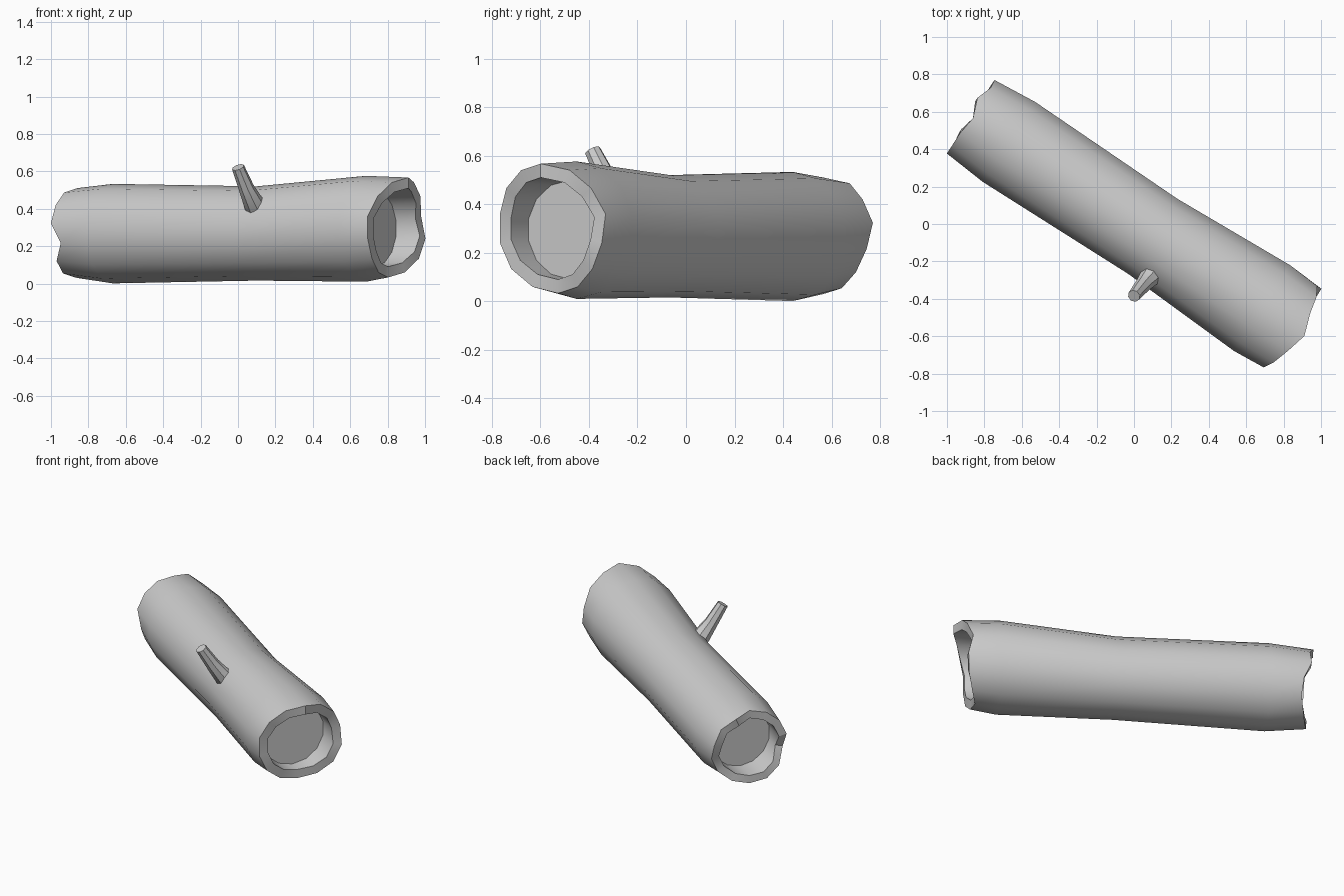
import bpy, bmesh
from math import sin, cos, tau
from mathutils import Vector

if "Cube" in bpy.data.objects:
    bpy.data.objects.remove(bpy.data.objects["Cube"])

AXIS = Vector((0.836, -0.549, 0))   # along the log
SIDE = Vector((0.549, 0.836, 0))    # across the log
UP = Vector((0, 0, 1))
N = 14


def make_tube(name, rings, cap_start=True, cap_end=True):
    """Skin a list of rings (lists of points) and cap the ends."""
    bm = bmesh.new()
    vs = [[bm.verts.new(p) for p in ring] for ring in rings]
    for a, b in zip(vs, vs[1:]):
        n = len(a)
        for i in range(n):
            bm.faces.new((a[i], a[(i + 1) % n], b[(i + 1) % n], b[i]))
    if cap_start:
        bm.faces.new(vs[0][::-1])
    if cap_end:
        bm.faces.new(vs[-1])
    bmesh.ops.recalc_face_normals(bm, faces=bm.faces)
    mesh = bpy.data.meshes.new(name)
    bm.to_mesh(mesh)
    bm.free()
    ob = bpy.data.objects.new(name, mesh)
    bpy.context.collection.objects.link(ob)
    bpy.ops.object.select_all(action='DESELECT')
    ob.select_set(True)
    bpy.context.view_layer.objects.active = ob
    bpy.ops.object.shade_smooth_by_angle(angle=0.56)
    return ob


def log_ring(s, z, r, rz=None):
    """Ring around the log; s is one distance or one per vertex."""
    s = s if isinstance(s, list) else [s] * N
    rz = rz or r
    return [AXIS * s[k] + SIDE * (r * sin(tau * k / N)) + UP * (z + rz * cos(tau * k / N))
            for k in range(N)]


# Uneven broken ends, starting at the top vertex
right_end = [1.09, 1.05, 1.03, 1.0, 1.028, 1.02, 0.99, 0.96,
             0.975, 0.994, 1.0, 1.0, 1.03, 1.06]
left_end = [-1.03, -1.07, -1.04, -1.046, -1.0, -0.99, -1.01, -1.03,
            -1.05, -1.037, -0.98, -1.043, -1.043, -1.044]

# Log: recessed disc, rim, outer bark, rim, recessed disc
make_tube("log", [
    log_ring(-0.88, 0.27, 0.19),
    log_ring(left_end, 0.27, 0.19),
    log_ring(left_end, 0.27, 0.24),
    log_ring(-0.80, 0.267, 0.262, 0.266),
    log_ring(0.12, 0.268, 0.246, 0.252),
    log_ring(0.82, 0.293, 0.281, 0.283),
    log_ring(right_end, 0.30, 0.267),
    log_ring(right_end, 0.30, 0.21),
    log_ring(0.88, 0.295, 0.203),
])

# Branch stub: bent tapering tube (centre, direction, radius)
path = [((0.13, -0.21, 0.37), (-0.4, -0.8, 0.4), 0.07),
        ((0.085, -0.285, 0.425), (-0.4, -0.7, 0.6), 0.056),
        ((0.045, -0.33, 0.51), (-0.35, -0.4, 0.85), 0.042),
        ((0.0, -0.385, 0.622), (-0.3, -0.4, 0.85), 0.034)]
rings = []
for centre, direction, r in path:
    d = Vector(direction).normalized()
    u = d.cross(SIDE.cross(UP)).normalized()
    v = d.cross(u)
    rings.append([Vector(centre) + u * (r * cos(tau * i / 8)) + v * (r * sin(tau * i / 8))
                  for i in range(8)])
make_tube("branch_stub", rings)
